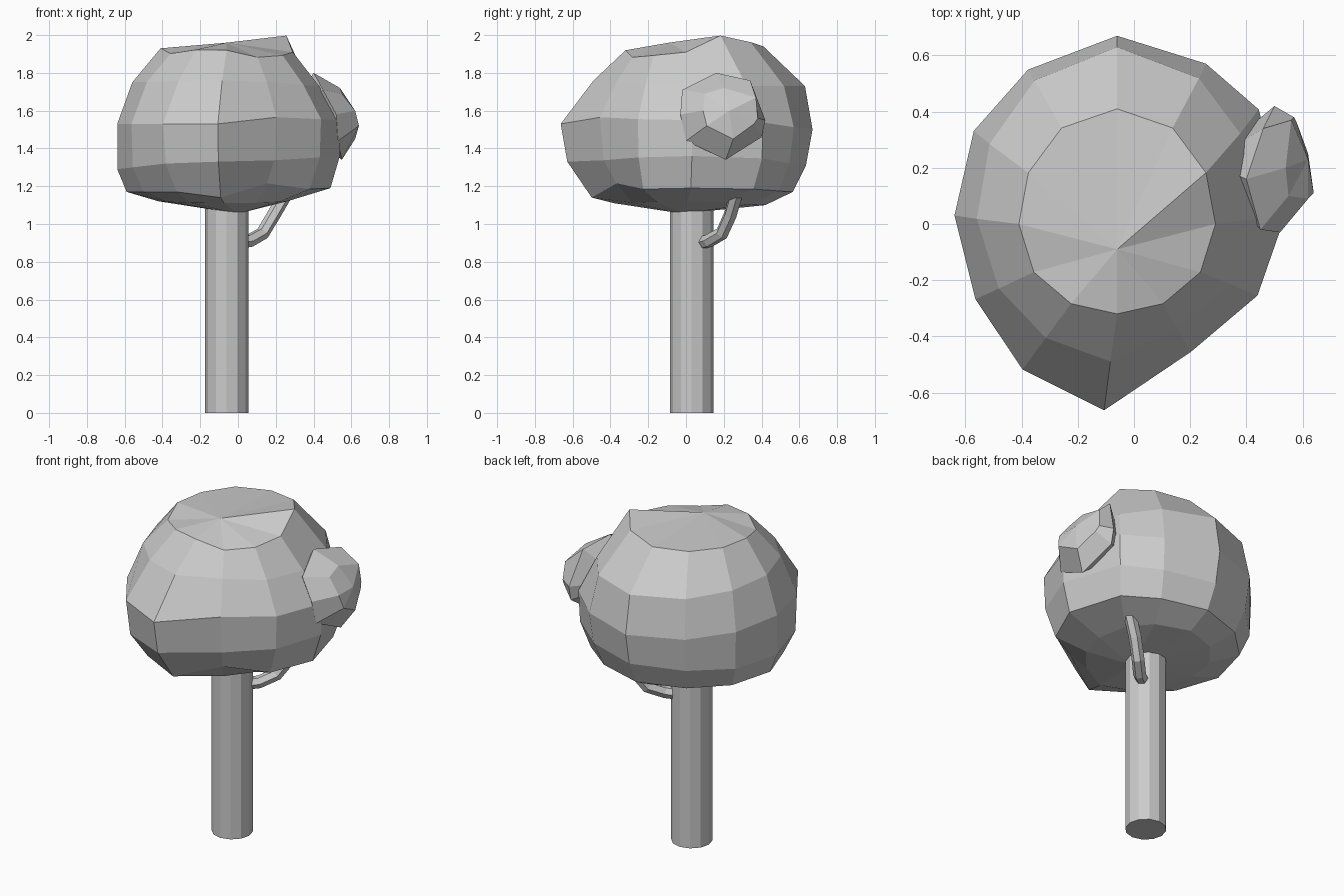
import bpy, bmesh
from math import sin, cos, radians
from mathutils import Vector

if "Cube" in bpy.data.objects:
    bpy.data.objects.remove(bpy.data.objects["Cube"])


def loft(name, first, rings, last):
    """Closed faceted shell: pole, rings of equal count, pole."""
    bm = bmesh.new()
    a, b = bm.verts.new(first), bm.verts.new(last)
    rows = [[bm.verts.new(p) for p in ring] for ring in rings]
    n = len(rows[0])
    for i in range(n):
        j = (i + 1) % n
        bm.faces.new((a, rows[0][i], rows[0][j]))
        for r, s in zip(rows, rows[1:]):
            bm.faces.new((r[i], s[i], s[j], r[j]))
        bm.faces.new((b, rows[-1][j], rows[-1][i]))
    bmesh.ops.recalc_face_normals(bm, faces=bm.faces)
    mesh = bpy.data.meshes.new(name)
    bm.to_mesh(mesh)
    bm.free()
    obj = bpy.data.objects.new(name, mesh)
    bpy.context.collection.objects.link(obj)
    return obj


# Trunk
bpy.ops.mesh.primitive_cylinder_add(vertices=12, radius=0.115, depth=1.12,
                                    location=(-0.06, 0.03, 0.56))
bpy.context.object.name = "trunk"

# Canopy: (radius, height) profiles facing right, back, left, front, blended around
profiles = [
    [(.35, 1.91), (.49, 1.73), (.60, 1.55), (.60, 1.36), (.55, 1.19), (.32, 1.12)],
    [(.41, 1.94), (.63, 1.73), (.67, 1.50), (.635, 1.31), (.565, 1.17), (.42, 1.10)],
    [(.35, 1.93), (.50, 1.75), (.58, 1.53), (.58, 1.29), (.53, 1.17), (.36, 1.12)],
    [(.32, 1.92), (.49, 1.76), (.665, 1.53), (.63, 1.33), (.50, 1.17), (.38, 1.11)],
]
swell = [1, 1.05, 1, 1, .98, 1.01, 1, .95, .96, 1, .81, .91]
turn = [3, 9, 1, 0, 0, -3, -3, -2, -3, -4, 0, 3]
weight = [0, .7, 1, 1, .9, .5]
lift = {(0, 1): .08, (0, 2): .03, (0, 7): -.025, (0, 10): -.035, (0, 11): -.02,
        (2, 10): .03, (2, 11): .01, (4, 10): .04, (4, 9): -.03}
rings = []
for k in range(6):
    ring = []
    for c in range(12):
        q, step = divmod(c, 3)
        t = sin(radians(step * 30)) ** 2
        p = Vector(profiles[q][k]).lerp(Vector(profiles[(q + 1) % 4][k]), t)
        r = p.x * (1 + (swell[c] - 1) * weight[k])
        a = radians(c * 30 + turn[c] * weight[k])
        ring.append((-.06 + r * cos(a), r * sin(a), p.y + lift.get((k, c), 0)))
    rings.append(ring)
loft("canopy", (-.06, -.09, 1.96), rings, (0, -.02, 1.055))

# Small side clump on the right of the canopy
rim = [(.45, -.02, 1.71), (.40, .16, 1.80), (.46, .34, 1.76), (.50, .42, 1.55),
       (.50, .40, 1.46), (.55, .21, 1.34), (.53, 0, 1.44), (.52, -.03, 1.58)]
face = [(.55, .10, 1.69), (.54, .20, 1.72), (.56, .37, 1.67), (.57, .38, 1.56),
        (.58, .36, 1.53), (.62, .25, 1.45), (.64, .11, 1.52), (.62, .09, 1.60)]
core = Vector((.26, .22, 1.57))
inner = [core.lerp(Vector(p), .6) for p in rim]
loft("side_clump", core, [inner, rim, face], (.62, .23, 1.60))

# Bent branch from trunk into canopy
curve = bpy.data.curves.new("branch", "CURVE")
curve.dimensions = "3D"
curve.bevel_depth = 0.036
curve.bevel_resolution = 1
curve.use_fill_caps = True
path = [(0, .08, .90), (.06, .12, .91), (.13, .19, .95), (.19, .235, 1.05), (.26, .27, 1.17)]
spline = curve.splines.new("POLY")
spline.points.add(len(path) - 1)
for pt, co in zip(spline.points, path):
    pt.co = (*co, 1)
spline.use_smooth = False
bpy.context.collection.objects.link(bpy.data.objects.new("branch", curve))
